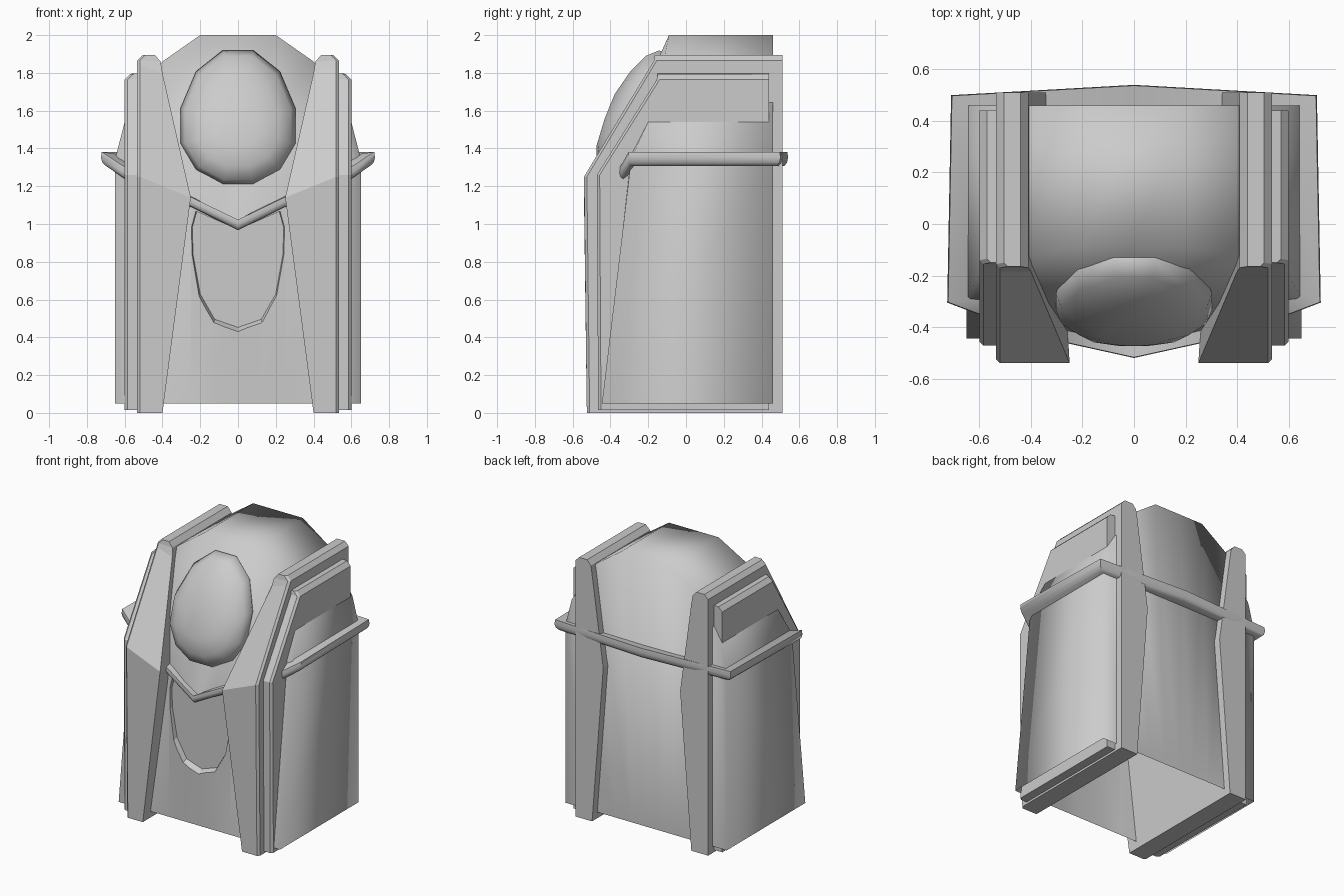
import bpy, bmesh, math
from mathutils import Vector

if "Cube" in bpy.data.objects:
    bpy.data.objects.remove(bpy.data.objects["Cube"])


def make(name, verts, faces, smooth=None):
    me = bpy.data.meshes.new(name)
    me.from_pydata([Vector(v) for v in verts], [], faces)
    bm = bmesh.new()
    bm.from_mesh(me)
    bmesh.ops.remove_doubles(bm, verts=bm.verts, dist=0.0005)
    bmesh.ops.recalc_face_normals(bm, faces=bm.faces)
    bm.to_mesh(me)
    bm.free()
    ob = bpy.data.objects.new(name, me)
    bpy.context.collection.objects.link(ob)
    if smooth:
        shade(ob, smooth)
    return ob


def shade(ob, angle):
    bpy.ops.object.select_all(action='DESELECT')
    ob.select_set(True)
    bpy.context.view_layer.objects.active = ob
    bpy.ops.object.shade_smooth_by_angle(angle=math.radians(angle))


def loft(loops, cap=True, close=False):
    """Join equal-length closed loops into a skin."""
    n = len(loops[0])
    verts = [v for lp in loops for v in lp]
    m = len(loops)
    faces = []
    for i in range(m if close else m - 1):
        a, b = i * n, ((i + 1) % m) * n
        faces += [(a + j, a + (j + 1) % n, b + (j + 1) % n, b + j) for j in range(n)]
    if cap and not close:
        faces += [tuple(range(n)), tuple(range((m - 1) * n, m * n))]
    return verts, faces


def mirror_x(half):
    """Complete a right-to-centre row of points on the left side."""
    return half + [(-x, y, z) for x, y, z in reversed(half[:-1])]


# Body shell: flat back, arched roof, rounded sloping front, flared foot
arch = mirror_x([(.65, -.29, 1.345), (.6, -.2, 1.54), (.4, -.12, 1.86), (.2, -.09, 2), (0, -.09, 2)])
brow = mirror_x([(.65, -.29, 1.345), (.5, -.31, 1.23), (.25, -.43, 1.1), (.12, -.455, 1.05), (0, -.47, 1)])
foot = mirror_x([(x, -.445, .05) for x in (.65, .48, .25, .12, 0)])
middle = []
for a, b in zip(arch, brow):
    bulge = .035 if abs(a[0]) < .62 else 0
    middle.append(((a[0] + b[0]) / 2, (a[1] + b[1]) / 2 - bulge, (a[2] + b[2]) / 2))
back = [(x, .46, z) for x, y, z in arch]
back_foot = [(x, .46, .05) for x, y, z in foot]
verts, faces = loft([back, arch, middle, brow, foot, back_foot], cap=False)
n = len(arch)
faces = [f for f in faces if f[0] % n != n - 1]
faces += [(j, j + 1, 5 * n + j + 1, 5 * n + j) for j in range(n - 1)]   # back
for k in (0, n - 1):                                                    # side walls
    faces.append((k, n + k, 4 * n + k, 5 * n + k))
body = make("body_shell", verts, faces)

# Recessed shield panel in the front
half = [(0, .425), (.13, .47), (.21, .61), (.25, .83), (.255, .98), (.23, 1.07), (0, .97)]
outline = half + [(-x, z) for x, z in reversed(half[1:-1])]
cut_loops = [[(x * s, y, .98 + (z - .98) * s) for x, z in outline]
             for y, s in ((-.6, 1), (-.465, 1), (-.415, .95))]
cutter = make("panel_cutter", *loft(cut_loops))
cutter.hide_render = True
mod = body.modifiers.new("recess", 'BOOLEAN')
mod.operation = 'DIFFERENCE'
mod.solver = 'EXACT'
mod.object = cutter
bpy.context.view_layer.objects.active = body
bpy.ops.object.modifier_apply(modifier=mod.name)
bpy.data.objects.remove(cutter)

# Open the underside of the shell
bm = bmesh.new()
bm.from_mesh(body.data)
floor = [f for f in bm.faces if all(v.co.z < .06 for v in f.verts)]
bmesh.ops.delete(bm, geom=floor, context='FACES')
bm.to_mesh(body.data)
bm.free()
shade(body, 120)
# Keep only the recess edges crisp
for e in body.data.edges:
    ends = [body.data.vertices[i].co for i in e.vertices]
    if all(c.y < -.4 and abs(c.x) < .27 and .4 < c.z < 1.09 for c in ends):
        e.use_edge_sharp = True

# Side pillars and outer rails; row = inner x, inner z, back inner x, outer x, outer z, front y, back y
pillar_rows = [
    (.40, 0, .40, .535, 0, -.525, .51),
    (.25, 1.14, .31, .535, 1.25, -.54, .51),
    (.40, 1.80, .40, .535, 1.84, -.185, .51),
    (.41, 1.86, .41, .535, 1.865, -.17, .51),
    (.44, 1.895, .44, .505, 1.895, -.165, .51)]
rail_rows = [
    (.50, .015, .50, .60, .015, -.465, .44),
    (.50, 1.26, .50, .60, 1.26, -.472, .44),
    (.50, 1.74, .50, .60, 1.74, -.17, .44),
    (.50, 1.77, .50, .60, 1.765, -.155, .44),
    (.50, 1.80, .50, .57, 1.795, -.15, .44)]
for side, label in ((1, "right"), (-1, "left")):
    for part, rows in (("pillar", pillar_rows), ("rail", rail_rows)):
        loops = []
        for xi, zi, xb, xo, zo, yf, yb in rows:
            c = .015                                   # small outer front chamfer
            lp = [(xi, yf, zi), (xo - c, yf, zo), (xo, yf + c, zo), (xo, yb, zo), (xb, yb, zi)]
            loops.append([(side * x, y, z) for x, y, z in lp])
        make(f"{part}_{label}", *loft(loops))

# Rim band running round the body and dipping to a point in front
path = [(0, -.52, .995), (.25, -.465, 1.115), (.62, -.345, 1.275), (.725, -.305, 1.345),
        (.71, .5, 1.345), (0, .54, 1.345)]
path += [(-x, y, z) for x, y, z in reversed(path[1:-1])]
section = [(.84, -.035), (.965, -.037), (.99, -.02), (1, .005), (.995, .037), (.84, .02)]
loops = []
for x, y, z in path:
    thin = .75 if z < 1.2 else 1
    loops.append([(x * s, y * s, z + dz * thin) for s, dz in section])
make("rim_band", *loft(loops, close=True), smooth=60)

# Tilted egg-shaped dome lens
loops = []
for i in range(1, 8):
    t = math.pi * i / 8
    ring = []
    for j in range(12):
        a = 2 * math.pi * (j + .5) / 12
        x, z = .314 * math.sin(t) * math.cos(a), .368 * math.sin(t) * math.sin(a)
        z -= .05 * (1 - (z / .368) ** 2) * abs(math.cos(a))
        tilt = (.42 if z > 0 else .3) * z
        ring.append((x, -.29 - .15 * math.cos(t) + tilt, 1.565 + z))
    loops.append(ring)
make("front_lens", *loft(loops), smooth=80)
